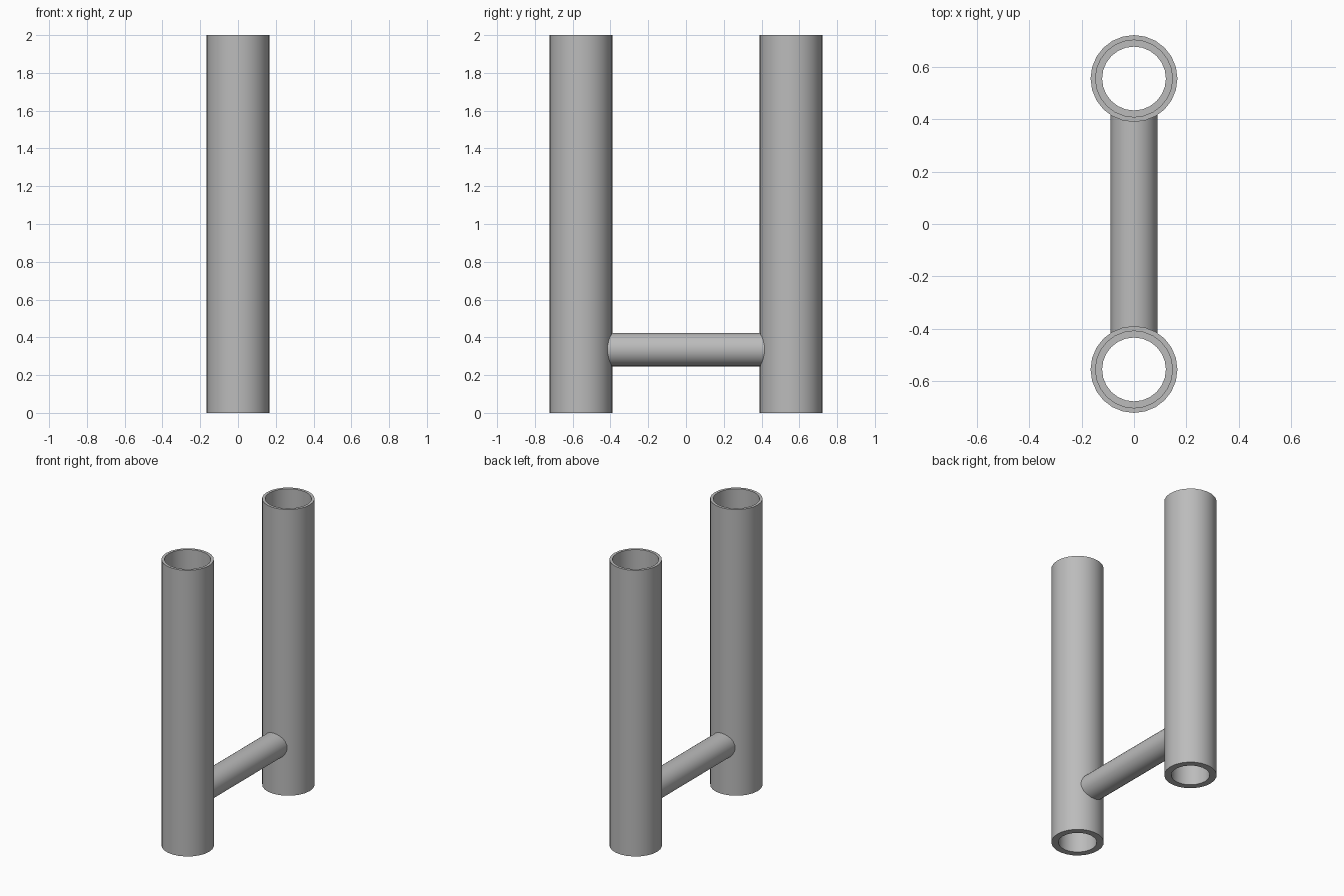
import bpy
import bmesh
from math import cos, sin, tau, pi, radians
from mathutils import Matrix

SIDES = 24
HEIGHT = 2.0
TUBE_Y = 0.556
OUTER_R = 0.166
BORE_TOP = 0.147
BORE_LOW = 0.122
STEP_Z = 0.5

cube = bpy.data.objects.get("Cube")
if cube:
    bpy.data.objects.remove(cube, do_unlink=True)

grey = bpy.data.materials.new("plain grey")
grey.use_nodes = True
grey.diffuse_color = (0.5, 0.5, 0.5, 1)
grey.node_tree.nodes["Principled BSDF"].inputs["Base Color"].default_value = (0.5, 0.5, 0.5, 1)


def finish(name, bm):
    """Turn a bmesh into a smooth-shaded object with sharp rims."""
    bmesh.ops.recalc_face_normals(bm, faces=bm.faces)
    mesh = bpy.data.meshes.new(name)
    bm.to_mesh(mesh)
    bm.free()
    mesh.materials.append(grey)
    obj = bpy.data.objects.new(name, mesh)
    bpy.context.collection.objects.link(obj)
    bpy.ops.object.select_all(action='DESELECT')
    obj.select_set(True)
    bpy.context.view_layer.objects.active = obj
    bpy.ops.object.shade_smooth_by_angle(angle=radians(35))
    return obj


def upright_tube(name, y):
    """Open tube turned from a closed wall profile, with a stepped bore."""
    profile = [(OUTER_R, 0), (OUTER_R, HEIGHT), (BORE_TOP, HEIGHT),
               (BORE_TOP, STEP_Z), (BORE_LOW, STEP_Z), (BORE_LOW, 0)]
    bm = bmesh.new()
    rings = [[bm.verts.new((r * cos(tau * i / SIDES), y + r * sin(tau * i / SIDES), z))
              for i in range(SIDES)] for r, z in profile]
    for a, b in zip(rings, rings[1:] + rings[:1]):
        for i in range(SIDES):
            j = (i + 1) % SIDES
            bm.faces.new((a[i], a[j], b[j], b[i]))
    return finish(name, bm)


# Two upright tubes
upright_tube("front_tube", -TUBE_Y)
upright_tube("back_tube", TUBE_Y)

# Cross bar, its ends buried in the tube walls
bm = bmesh.new()
bmesh.ops.create_cone(bm, cap_ends=True, segments=SIDES, radius1=0.089, radius2=0.089,
                      depth=0.85,
                      matrix=Matrix.Translation((0, 0, 0.335)) @ Matrix.Rotation(pi / 2, 4, 'X'))
finish("cross_bar", bm)
